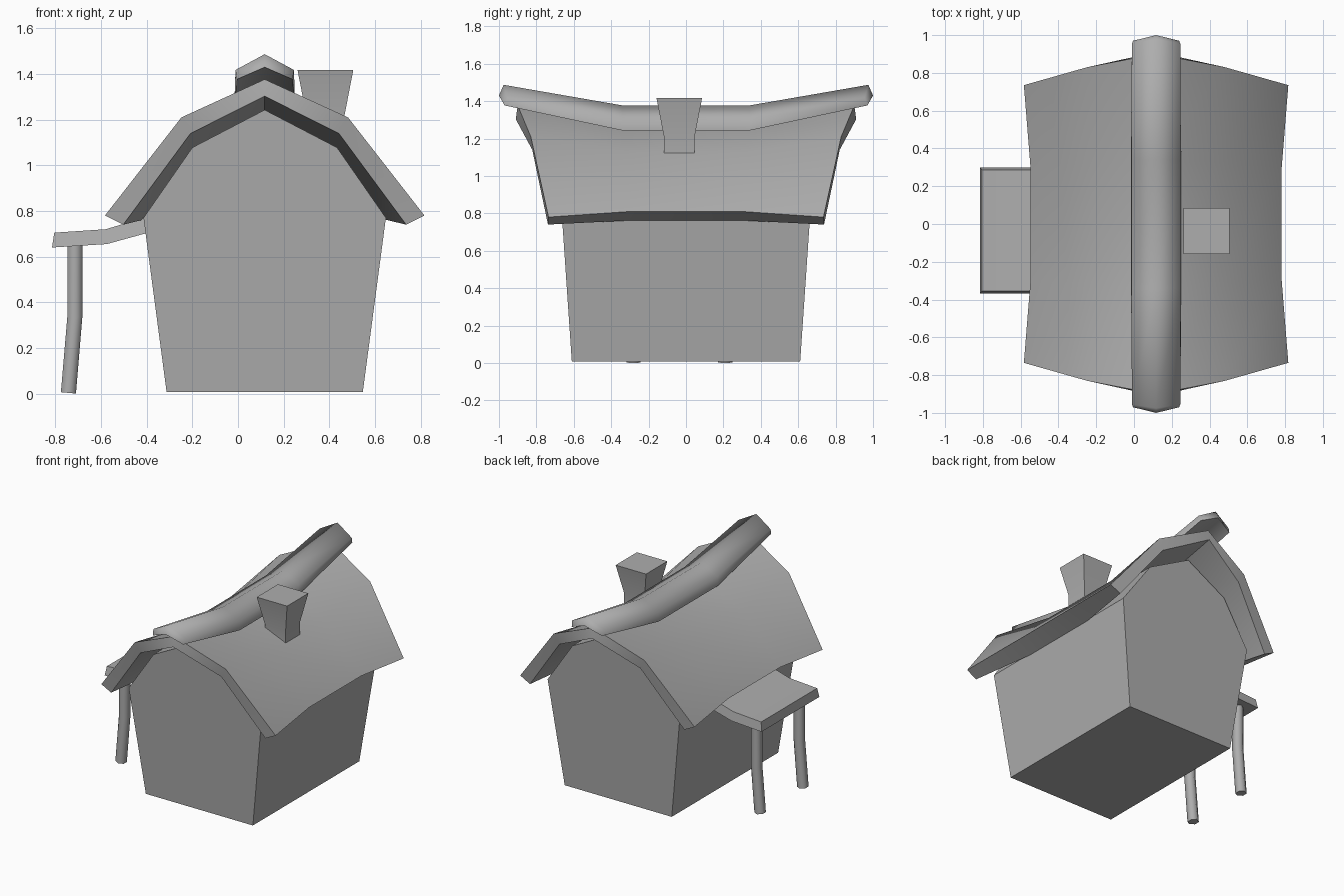
import bpy, bmesh, math

if "Cube" in bpy.data.objects:
    bpy.data.objects.remove(bpy.data.objects["Cube"])

CX = 0.117  # centre line of the house

grey = bpy.data.materials.new("dark_grey")
grey.diffuse_color = (0.42, 0.42, 0.42, 1)
grey.use_nodes = True
grey.node_tree.nodes["Principled BSDF"].inputs["Base Color"].default_value = grey.diffuse_color


def loft(name, rings, smooth=40):
    """Skin equal-sized rings of points and close both ends."""
    bm = bmesh.new()
    vs = [[bm.verts.new(p) for p in r] for r in rings]
    n = len(vs[0])
    for a, b in zip(vs, vs[1:]):
        for i in range(n):
            j = (i + 1) % n
            bm.faces.new((a[i], a[j], b[j], b[i]))
    caps = [bm.faces.new(r) for r in (vs[0], vs[-1])]
    bmesh.ops.recalc_face_normals(bm, faces=bm.faces)
    bmesh.ops.triangulate(bm, faces=[f for f in caps if n > 4])
    me = bpy.data.meshes.new(name)
    bm.to_mesh(me)
    bm.free()
    me.materials.append(grey)
    ob = bpy.data.objects.new(name, me)
    bpy.context.collection.objects.link(ob)
    if smooth:
        bpy.ops.object.select_all(action='DESELECT')
        bpy.context.view_layer.objects.active = ob
        ob.select_set(True)
        bpy.ops.object.shade_smooth_by_angle(angle=math.radians(smooth))
    return ob


def section(top, bottom, side):
    """Mirror half profiles of (x, y, z), peak first, into a closed ring."""
    def full(h):
        return [(-x, y, z) for x, y, z in h[:0:-1]] + h
    return [(CX + x, y * side, z) for x, y, z in full(top) + full(bottom)[::-1]]


def sagging(name, end, mid, smooth):
    """Loft end-mid-mid-end sections, mirrored front to back."""
    loft(name, [section(*end, -1), section(*mid, -1),
                section(*mid, 1), section(*end, 1)], smooth)


def rect(x0, x1, y0, y1, z):
    return [(x0, y0, z), (x1, y0, z), (x1, y1, z), (x0, y1, z)]


# House body with leaning walls and gables
half = [(0, 1.243), (0.317, 1.078), (0.531, 0.77), (0.43, 0.008)]
outline = [(-x, z) for x, z in half[:0:-1]] + half
loft("house_body", [[(CX + x, s * (0.61 + 0.068 * z), z) for x, z in outline]
                    for s in (-1, 1)], smooth=0)

# Sagging gambrel roof
sagging("roof",
        ([(0, 0.9, 1.377), (0.365, 0.83, 1.21), (0.70, 0.735, 0.78)],
         [(0, 0.91, 1.303), (0.325, 0.822, 1.14), (0.62, 0.738, 0.74)]),
        ([(0, 0.34, 1.27), (0.345, 0.32, 1.125), (0.665, 0.30, 0.81)],
         [(0, 0.34, 1.19), (0.31, 0.32, 1.035), (0.53, 0.30, 0.762)]), 40)

# Ridge cap following the sag
sagging("ridge_cap",
        ([(0, 0.975, 1.487), (0.128, 0.955, 1.418)],
         [(0, 1.0, 1.43), (0.122, 0.97, 1.377)]),
        ([(0, 0.34, 1.377), (0.131, 0.34, 1.31)],
         [(0, 0.34, 1.31), (0.134, 0.34, 1.243)]), 75)

# Flared chimney
loft("chimney", [rect(0.383 - h, 0.383 + h, -0.036 - h, -0.036 + h, z)
                 for h, z in ((0.082, 1.09), (0.082, 1.21), (0.122, 1.417))])

# Side awning
path = [((-0.805, 0.705), (-0.815, 0.64)), ((-0.58, 0.72), (-0.575, 0.655)),
        ((-0.39, 0.777), (-0.375, 0.71))]
loft("awning", [[(t[0], -0.355, t[1]), (t[0], 0.287, t[1]),
                 (b[0], 0.298, b[1]), (b[0], -0.367, b[1])] for t, b in path])

# Bent hexagonal awning posts
ring = [(0.038 * math.sin(k * math.pi / 3), 0.038 * math.cos(k * math.pi / 3))
        for k in range(6)]
for label, y in (("front", -0.28), ("back", 0.21)):
    loft(label + "_awning_post",
         [[(x + dx, y + dy, z - tilt * dx) for dx, dy in ring]
          for x, z, tilt in ((-0.743, 0.003, 0.09), (-0.715, 0.335, 0),
                             (-0.715, 0.665, 0))], smooth=65)
